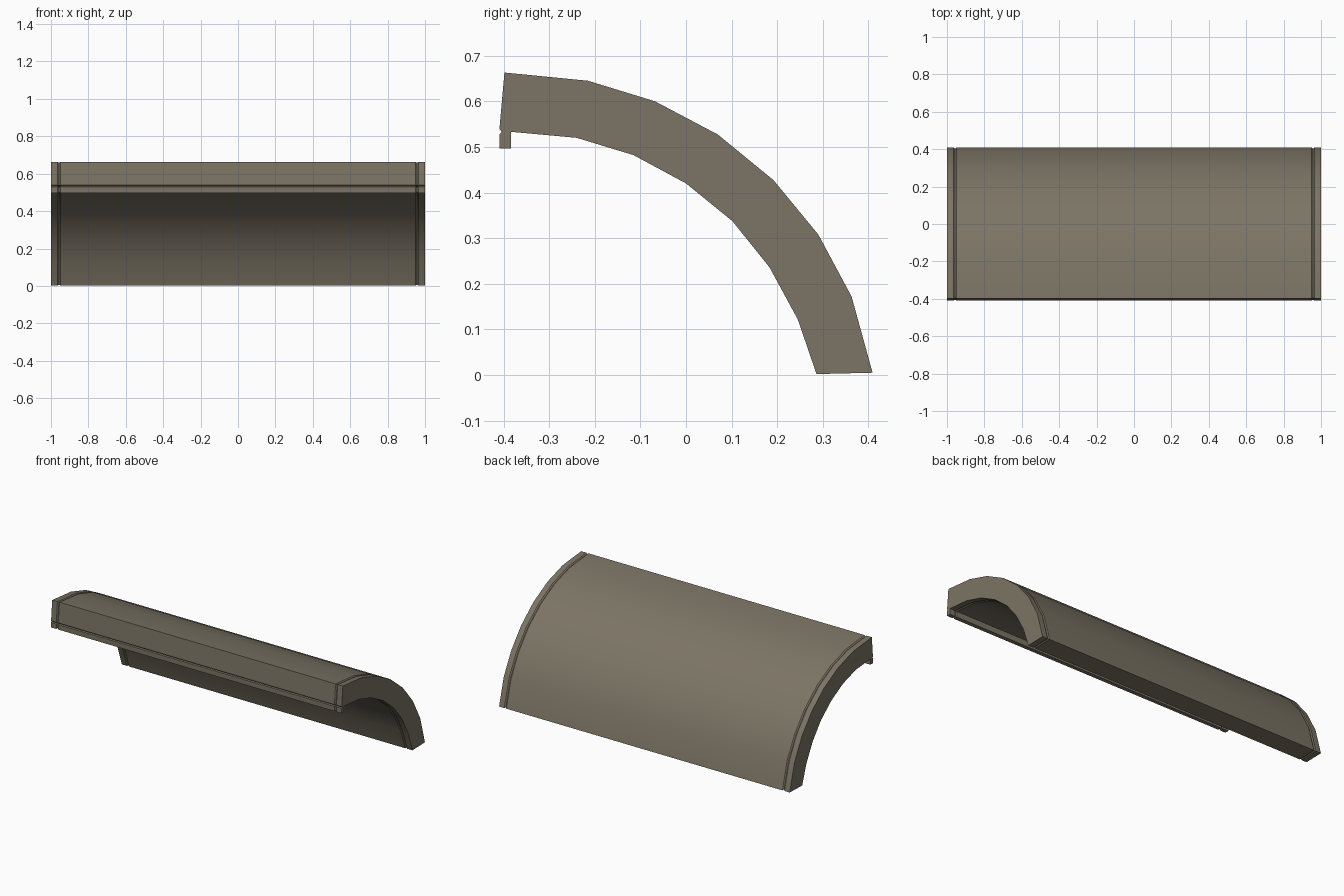
import bpy, bmesh, math
from mathutils import Vector

if "Cube" in bpy.data.objects:
    bpy.data.objects.remove(bpy.data.objects["Cube"])

mat = bpy.data.materials.new("taupe")
mat.diffuse_color = (0.2, 0.175, 0.13, 1)
mat.use_nodes = True
mat.node_tree.nodes["Principled BSDF"].inputs["Base Color"].default_value = mat.diffuse_color

# Cross-sections in (y, z)
outer = [(-0.398, 0.663), (-0.215, 0.645), (-0.068, 0.60), (0.07, 0.527),
         (0.192, 0.427), (0.29, 0.308), (0.363, 0.172), (0.409, 0.005)]
inner = [(0.286, 0.002), (0.245, 0.122), (0.183, 0.236), (0.102, 0.337),
         (0.0, 0.42), (-0.115, 0.482), (-0.24, 0.52), (-0.384, 0.533)]
ARCH = outer + inner + [(-0.404, 0.533), (-0.409, 0.539)]
LIP = [(-0.409, 0.528), (-0.404, 0.533), (-0.384, 0.533), (-0.384, 0.497), (-0.409, 0.497)]
CH = 0.007      # chamfer size at the seams
SEAM = 0.957    # seam between panel and end ribs


def inset(profile, d):
    """Mitred inward offset of a clockwise outline."""
    pts = [Vector(p) for p in profile]
    out = []
    for i, p in enumerate(pts):
        a = (p - pts[i - 1]).normalized()
        b = (pts[(i + 1) % len(pts)] - p).normalized()
        n1, n2 = Vector((a.y, -a.x)), Vector((b.y, -b.x))
        out.append(tuple(p + (n1 + n2) * d / (1 + n1.dot(n2))))
    return out


def extrude(name, profile, x0, x1, ch0, ch1):
    """Extrude an outline along x, chamfering the requested ends."""
    small = inset(profile, CH * 0.7)
    stations = [(x0, small), (x0 + CH, profile)] if ch0 else [(x0, profile)]
    stations += [(x1 - CH, profile), (x1, small)] if ch1 else [(x1, profile)]
    bm = bmesh.new()
    rings = [[bm.verts.new((x, y, z)) for y, z in prof] for x, prof in stations]
    n = len(profile)
    for r, s in zip(rings, rings[1:]):
        for i in range(n):
            j = (i + 1) % n
            bm.faces.new((r[i], r[j], s[j], s[i]))
    bm.faces.new(rings[0][::-1])
    bm.faces.new(rings[-1])
    bmesh.ops.recalc_face_normals(bm, faces=bm.faces)
    me = bpy.data.meshes.new(name)
    bm.to_mesh(me)
    bm.free()
    me.materials.append(mat)
    ob = bpy.data.objects.new(name, me)
    bpy.context.collection.objects.link(ob)
    bpy.ops.object.select_all(action='DESELECT')
    ob.select_set(True)
    bpy.context.view_layer.objects.active = ob
    bpy.ops.object.shade_smooth_by_angle(angle=math.radians(25))


# Central panel, two end ribs, each with its strip of front lip
for part, prof in (("arch", ARCH), ("front_lip", LIP)):
    extrude(part + "_panel", prof, -SEAM, SEAM, True, True)
    extrude(part + "_left_rib", prof, -1, -SEAM, False, True)
    extrude(part + "_right_rib", prof, SEAM, 1, True, False)
